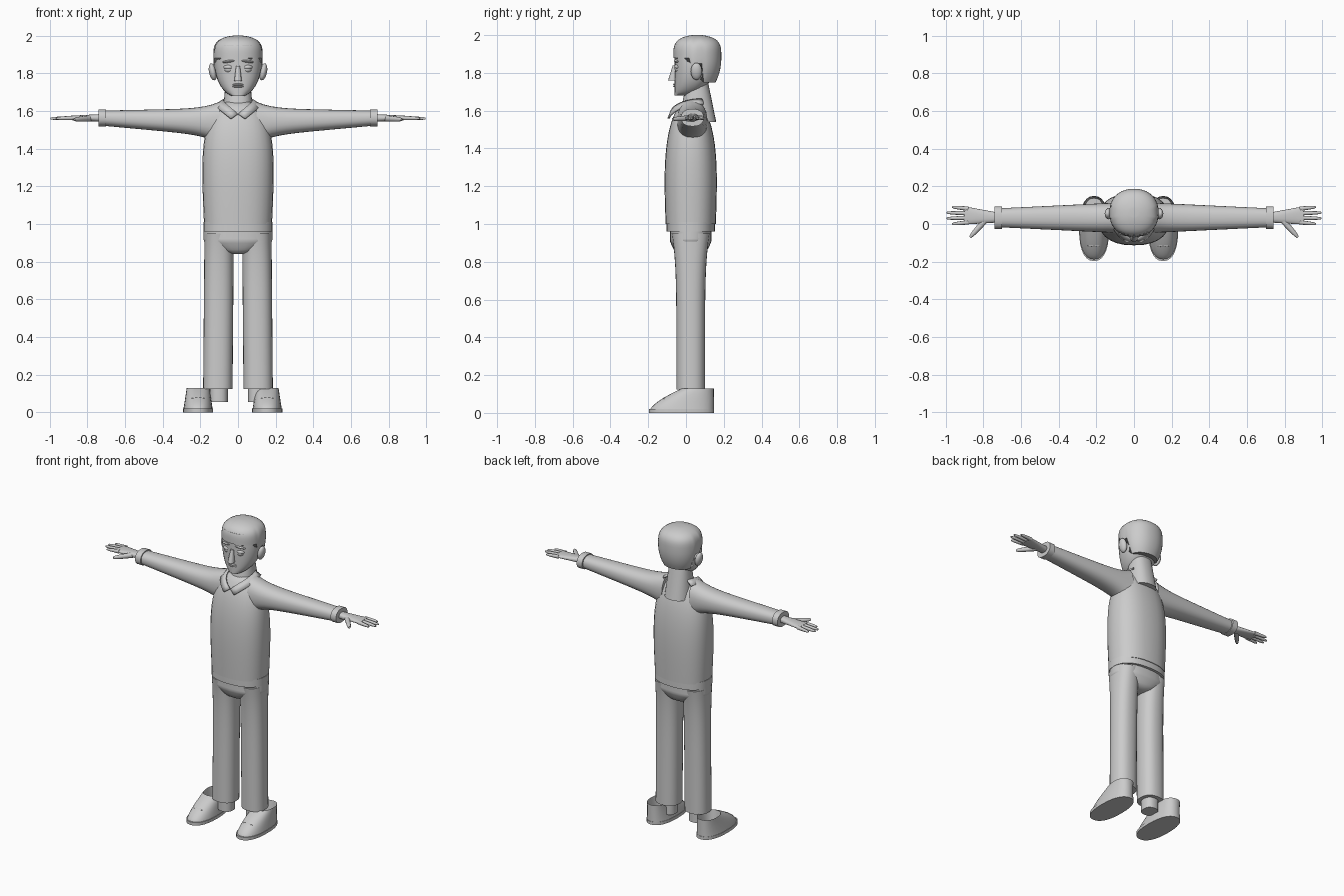
import bpy, bmesh, math
from mathutils import Vector

if "Cube" in bpy.data.objects:
    bpy.data.objects.remove(bpy.data.objects["Cube"])

grey = (.6, .6, .6, 1)
material = bpy.data.materials.new("plain grey")
material.use_nodes = True
material.diffuse_color = grey
material.node_tree.nodes["Principled BSDF"].inputs["Base Color"].default_value = grey


def finish(part, name, angle):
    part.name = name
    part.data.materials.append(material)
    bpy.ops.object.select_all(action='DESELECT')
    part.select_set(True)
    bpy.context.view_layer.objects.active = part
    bpy.ops.object.shade_smooth_by_angle(angle=math.radians(angle))


def loft(name, loops, angle=50, strip=False, hollow=0):
    """Skin point loops. A strip is thickened; a hollow loft has its top sunk in."""
    bm = bmesh.new()
    rows = [[bm.verts.new(point) for point in loop] for loop in loops]
    count = len(rows[0])
    for low, high in zip(rows, rows[1:]):
        for i in range(count - strip):
            j = (i + 1) % count
            bm.faces.new((low[i], low[j], high[j], high[i]))
    if not strip:
        bm.faces.new(rows[0][::-1])
        top = bm.faces.new(rows[-1])
    bmesh.ops.recalc_face_normals(bm, faces=bm.faces)
    if hollow:
        bmesh.ops.inset_individual(bm, faces=[top], thickness=.01)
        bmesh.ops.translate(bm, verts=top.verts, vec=(0, 0, -hollow))
    mesh = bpy.data.meshes.new(name)
    bm.to_mesh(mesh)
    bm.free()
    part = bpy.data.objects.new(name, mesh)
    bpy.context.collection.objects.link(part)
    if strip:
        part.modifiers.new("thickness", 'SOLIDIFY').thickness = .01
    finish(part, name, angle)


def signed_power(value, power):
    return math.copysign(abs(value) ** power, value)


def sweep(name, start, end, shape, steps=12, sides=28, angle=50, hollow=0):
    """Loft rounded sections from start to end; shape(t) gives the two half sizes
    and, if wanted, a shift towards the back."""
    start, end = Vector(start), Vector(end)
    along = (end - start).normalized()
    upright = abs(along.z) > .9
    across = Vector((1, 0, 0)) if upright else along.cross(Vector((0, 0, 1))).normalized()
    other = Vector((0, 1, 0)) if upright else across.cross(along)
    loops = []
    for step in range(steps + 1):
        t = step / steps
        wide, deep, *shift = shape(t)
        centre = start.lerp(end, t) + Vector((0, sum(shift), 0))
        loop = []
        for i in range(sides):
            turn = math.tau * i / sides
            loop.append(centre + across * wide * signed_power(math.cos(turn), .85)
                        + other * deep * signed_power(math.sin(turn), .85))
        loops.append(loop)
    loft(name, loops, angle, hollow=hollow)


def ball(name, location, scale, rotation=(0, 0, 0)):
    bpy.ops.mesh.primitive_uv_sphere_add(segments=20, ring_count=12, location=location, rotation=rotation)
    part = bpy.context.object
    part.scale = scale
    finish(part, name, 60)


def mix(a, b, t):
    return a + (b - a) * t


def dome(t, power):
    return math.sqrt(max(0, 1 - t ** power))


# sweater: nearly straight sides closing over the shoulders, and a hem band
def sweater_shape(t):
    swell = .95 + .05 * math.sin(math.pi * t)
    return .19 * swell * dome(t * .98, 6), .14 * swell * dome(t * .98, 4)


sweep("sweater_body", (0, .025, 1), (0, .025, 1.65), sweater_shape, steps=20)
sweep("sweater_hem", (0, .025, .96), (0, .025, 1.01), lambda t: (.184, .128), steps=1)


# trouser seat, rounded up from the crotch
def seat_shape(t):
    spread = min(1, .15 + 1.2 * math.sqrt(t))
    return .182 * spread, .05 + .06 * spread


sweep("trouser_seat", (0, .025, .84), (0, .025, .98), seat_shape)

# neck, flared at the back of its base
sweep("neck", (0, .06, 1.54), (0, .06, 1.76), lambda t: (mix(.085, .065, t), mix(.1, .055, t)))


# head: flat face in front, skull swelling backwards from the chin
def head_shape(t):
    swell = dome(abs(1 - 1.5 * mix(.03, 1, t)), 2)
    depth = .01 + .1 * swell
    return .125 * swell, depth, depth - .06


sweep("head", (0, 0, 1.68), (0, 0, 1.95), head_shape, steps=16)
sweep("nose", (0, -.06, 1.84), (0, -.07, 1.76), lambda t: (.01 + .01 * t, .01 + .015 * t), steps=4, sides=12)
for name, height in (("upper_lip", 1.74), ("lower_lip", 1.73)):
    ball(name, (0, -.056, height), (.03, .012, .006))

# hair: a cap whose lower edge steps down from brow to sideburn to nape
hair_sides, hair_rows, hair_widest = 40, 16, 1.88


def hair_point(i, t):
    turn = math.tau * i / hair_sides
    back = math.sin(turn)
    edge = hair_widest if back < -.3 else 1.8 if back < 0 else 1.85 if back < .2 else 1.75
    height = mix(edge, 2, t)
    if height > hair_widest:
        size = dome((height - hair_widest) / .121, 4)
    else:
        size = dome((hair_widest - height) / .2, 2)
    return (.131 * size * signed_power(math.cos(turn), .9),
            .06 + .127 * size * signed_power(back, .9), height)


loft("hair", [[hair_point(i, math.sin(row / hair_rows * math.pi / 2)) for i in range(hair_sides)]
              for row in range(hair_rows + 1)])


# collar edge running from the back of the neck to the front
def collar_edge(mirror, width, depth, last_turn, height, steps=8):
    edge = []
    for step in range(steps + 1):
        t = step / steps
        turn = mix(.5, last_turn, t)
        edge.append((mirror * width * math.cos(turn), .03 + depth * math.sin(turn),
                     height - .08 * t ** 2))
    return edge


def sleeve_shape(t):
    rest = 1 - t
    return .05 + .03 * rest, .04 + .035 * rest + .035 * rest ** 8


def leg_shape(t):
    return .078, .076 + .025 * t ** 6


# shoe: upright heel, with the toe sloping back to the ankle opening
def shoe_shape(t):
    toe, heel = mix(-.19, -.02, t ** 1.5), .147
    return mix(.078, .06, t), (heel - toe) / 2, (heel + toe) / 2


def finger_shape(t):
    return [mix(.012, .008, t) * dome(t * .95, 8)] * 2


for mirror, side in ((1, "left_"), (-1, "right_")):
    loft(side + "collar", [collar_edge(mirror, .08, .115, -1.55, 1.665),
                           collar_edge(mirror, .12, .135, -1.25, 1.64)], strip=True)

    # sleeve, cuff and hand
    sweep(side + "sleeve", (mirror * .1, .033, 1.54), (mirror * .72, .033, 1.562), sleeve_shape, steps=16)
    sweep(side + "cuff", (mirror * .7, .034, 1.563), (mirror * .74, .034, 1.563), lambda t: (.06, .046), steps=1)
    sweep(side + "palm", (mirror * .72, .034, 1.563), (mirror * .9, .045, 1.563),
          lambda t: (mix(.026, .048, t), mix(.021, .011, t)), steps=6)
    for i, finger in enumerate(("index", "middle", "ring", "little")):
        place = i - 1.5
        sweep(side + finger + "_finger", (mirror * .88, .045 + .024 * place, 1.563),
              (mirror * (1.01 - .03 * abs(place)), .045 + .03 * place, 1.56), finger_shape, steps=8, sides=10)
    sweep(side + "thumb", (mirror * .79, .02, 1.56), (mirror * .87, -.07, 1.555),
          lambda t: [1.4 * size for size in finger_shape(t)], steps=8, sides=10)

    # trouser leg and sock
    sweep(side + "trouser_leg", (mirror * .107, .025, .125), (mirror * .1, .025, .95), leg_shape, steps=16)
    sweep(side + "sock", (mirror * .102, .025, .055), (mirror * .102, .025, .2), lambda t: (.048, .05), steps=1)

    # shoe, sole edge and laces, set unevenly outside the legs
    centre = .155 if mirror > 0 else -.212
    sweep(side + "shoe", (centre, 0, .015), (centre, 0, .13), shoe_shape, hollow=.07)
    sweep(side + "sole", (centre, -.024, 0), (centre, -.024, .02), lambda t: (.08, .173), steps=1)
    for i in range(3):
        ball(side + "lace_" + str(i), (centre, -.055 - .03 * i, .105 - .015 * i), (.034, .007, .006))

    # ear, eye and brow
    ball(side + "ear", (mirror * .134, .055, 1.808), (.02, .03, .046), (0, mirror * .2, 0))
    ball(side + "eyeball", (mirror * .048, -.036, 1.822), (.026, .024, .022))
    ball(side + "upper_eyelid", (mirror * .048, -.036, 1.832), (.03, .026, .016))
    ball(side + "eyebrow", (mirror * .052, -.05, 1.863), (.034, .012, .007), (0, mirror * .12, mirror * .25))
